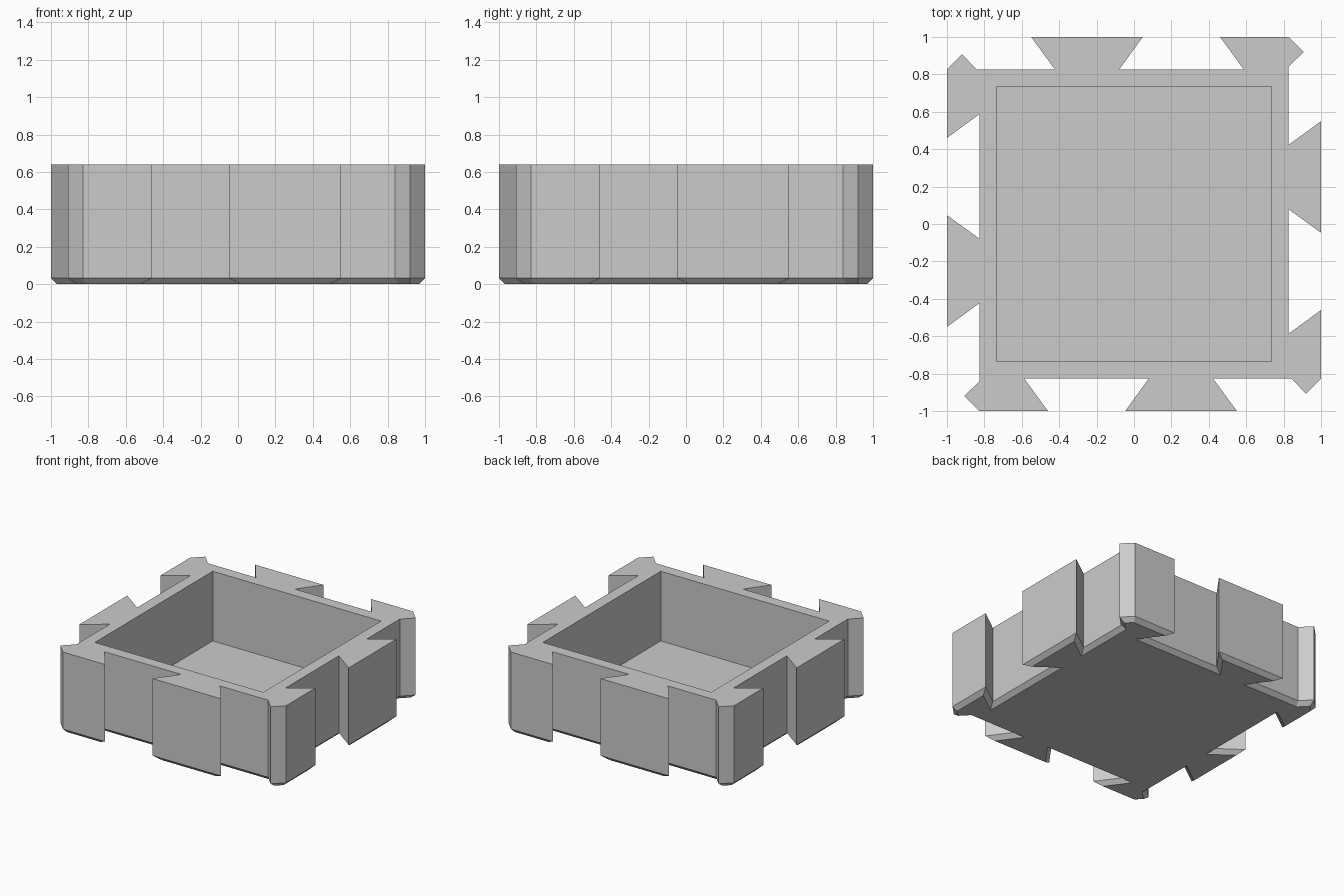
import bpy, bmesh
from mathutils import Vector

cube = bpy.data.objects.get("Cube")
if cube:
    bpy.data.objects.remove(cube, do_unlink=True)

HEIGHT, FLOOR, CAVITY, CHAMFER = 0.64, 0.09, 0.735, 0.032

# One material for the whole box
grey = bpy.data.materials.new("plain grey")
grey.use_nodes = True
colour = (0.6, 0.6, 0.6, 1)
grey.diffuse_color = colour
grey.node_tree.nodes["Principled BSDF"].inputs["Base Color"].default_value = colour

# Outline of one side: corner lug, dovetail slot, dovetail tongue
side = [(-0.825, -0.84), (-0.908, -0.92), (-0.828, -1), (-0.46, -1), (-0.588, -0.825),
        (0.08, -0.825), (-0.047, -1), (0.55, -1), (0.422, -0.825)]

# The four sides are the same outline turned by quarter turns
outline = []
for turn in range(4):
    outline += [Vector(p) for p in side]
    side = [(-y, x) for x, y in side]


def inset(points, amount):
    """Move a counter-clockwise outline inwards with mitred corners."""
    result = []
    for i, p in enumerate(points):
        a = (p - points[i - 1]).normalized()
        b = (points[(i + 1) % len(points)] - p).normalized()
        n, m = Vector((-a.y, a.x)), Vector((-b.y, b.x))
        result.append(p + (n + m) * amount / (1 + n.dot(m)))
    return result


bm = bmesh.new()


def ring(points, z):
    return [bm.verts.new((x, y, z)) for x, y in points]


def bridge(low, high):
    n = len(low)
    for i in range(n):
        j = (i + 1) % n
        bm.faces.new((low[i], low[j], high[j], high[i]))


# Outer shell with chamfered foot
foot = ring(inset(outline, CHAMFER), 0)
shoulder = ring(outline, CHAMFER)
rim = ring(outline, HEIGHT)
bm.faces.new(foot[::-1])
bridge(foot, shoulder)
bridge(shoulder, rim)

# Square cavity
square = [(sx * CAVITY, sy * CAVITY) for sx, sy in ((-1, -1), (1, -1), (1, 1), (-1, 1))]
lip = ring(square, HEIGHT)
base = ring(square, FLOOR)
bridge(lip, base)
bm.faces.new(base)

# Flat rim between the outline and the cavity
edges = [e for e in bm.edges if all(abs(v.co.z - HEIGHT) < 1e-5 for v in e.verts)]
bmesh.ops.triangle_fill(bm, use_beauty=True, edges=edges, normal=(0, 0, 1))
bmesh.ops.recalc_face_normals(bm, faces=bm.faces)

mesh = bpy.data.meshes.new("dovetail_box")
bm.to_mesh(mesh)
bm.free()
mesh.materials.append(grey)
box = bpy.data.objects.new("dovetail_box", mesh)
bpy.context.collection.objects.link(box)
